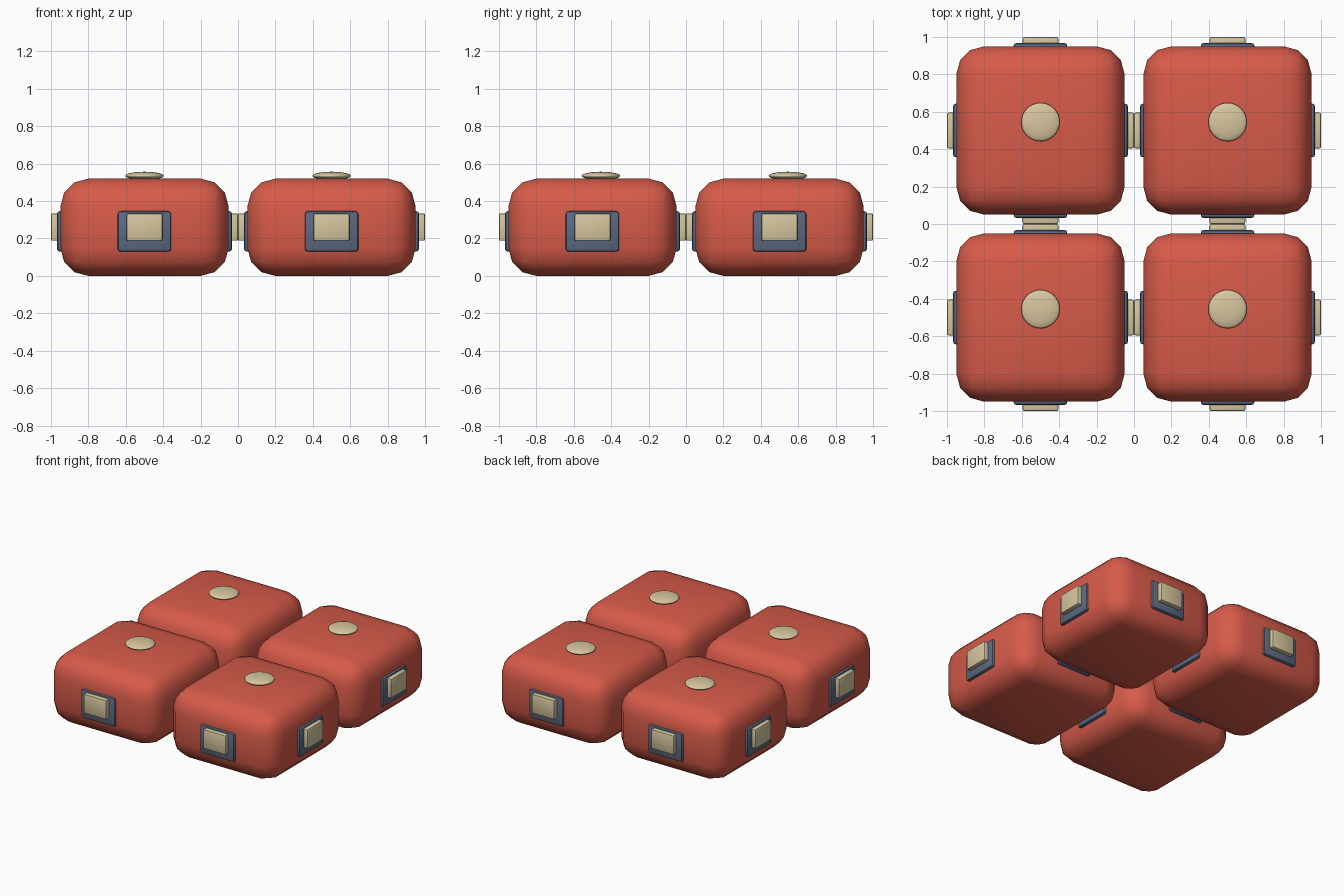
import bpy
import math

if "Cube" in bpy.data.objects:
    bpy.data.objects.remove(bpy.data.objects["Cube"])


def material(name, rgb):
    mat = bpy.data.materials.new(name)
    mat.diffuse_color = (*rgb, 1)
    mat.use_nodes = True
    mat.node_tree.nodes["Principled BSDF"].inputs["Base Color"].default_value = mat.diffuse_color
    return mat


RED = material("coral red", (0.68, 0.105, 0.068))
SLATE = material("slate blue", (0.107, 0.145, 0.22))
CREAM = material("warm cream", (0.68, 0.57, 0.35))


def finish(name, mat):
    obj = bpy.context.object
    obj.name = name
    obj.data.materials.append(mat)
    return obj


def rounded_box(name, loc, size, mat, bevel, segments, turn=0.0):
    bpy.ops.mesh.primitive_cube_add(size=1, location=loc, rotation=(0, 0, turn))
    obj = finish(name, mat)
    obj.scale = size
    bpy.ops.object.transform_apply(location=False, rotation=False, scale=True)
    mod = obj.modifiers.new("round edges", 'BEVEL')
    mod.width = bevel
    mod.segments = segments
    bpy.ops.object.modifier_apply(modifier=mod.name)
    bpy.ops.object.shade_smooth_by_angle(angle=math.radians(40))
    return obj


def side_part(name, cx, cy, z, width, height, near, far, mat, bevel, turn):
    # Block lying between two distances from the body centre, facing one side
    d = (near + far) / 2
    loc = (cx + d * math.sin(turn), cy - d * math.cos(turn), z)
    rounded_box(name, loc, (width, far - near, height), mat, bevel, 2, turn)


for cx in (-0.5, 0.5):
    for cy in (-0.5, 0.5):
        # Pillowy body
        rounded_box("body", (cx, cy, 0.26), (0.9, 0.9, 0.52), RED, 0.15, 3)
        # Backing plate and raised button on all four sides
        for k in range(4):
            turn = k * math.pi / 2
            side_part("side_plate", cx, cy, 0.238, 0.286, 0.216,
                      0.42, 0.468, SLATE, 0.015, turn)
            side_part("side_button", cx, cy, 0.261, 0.19, 0.146,
                      0.445, 0.5, CREAM, 0.008, turn)
        # Flattened dome on top, set slightly back
        bpy.ops.mesh.primitive_uv_sphere_add(
            segments=32, ring_count=16, radius=1, location=(cx, cy + 0.045, 0.535))
        dome = finish("top_dome", CREAM)
        dome.scale = (0.103, 0.103, 0.022)
        bpy.ops.object.transform_apply(location=False, rotation=False, scale=True)
        bpy.ops.object.shade_smooth()
